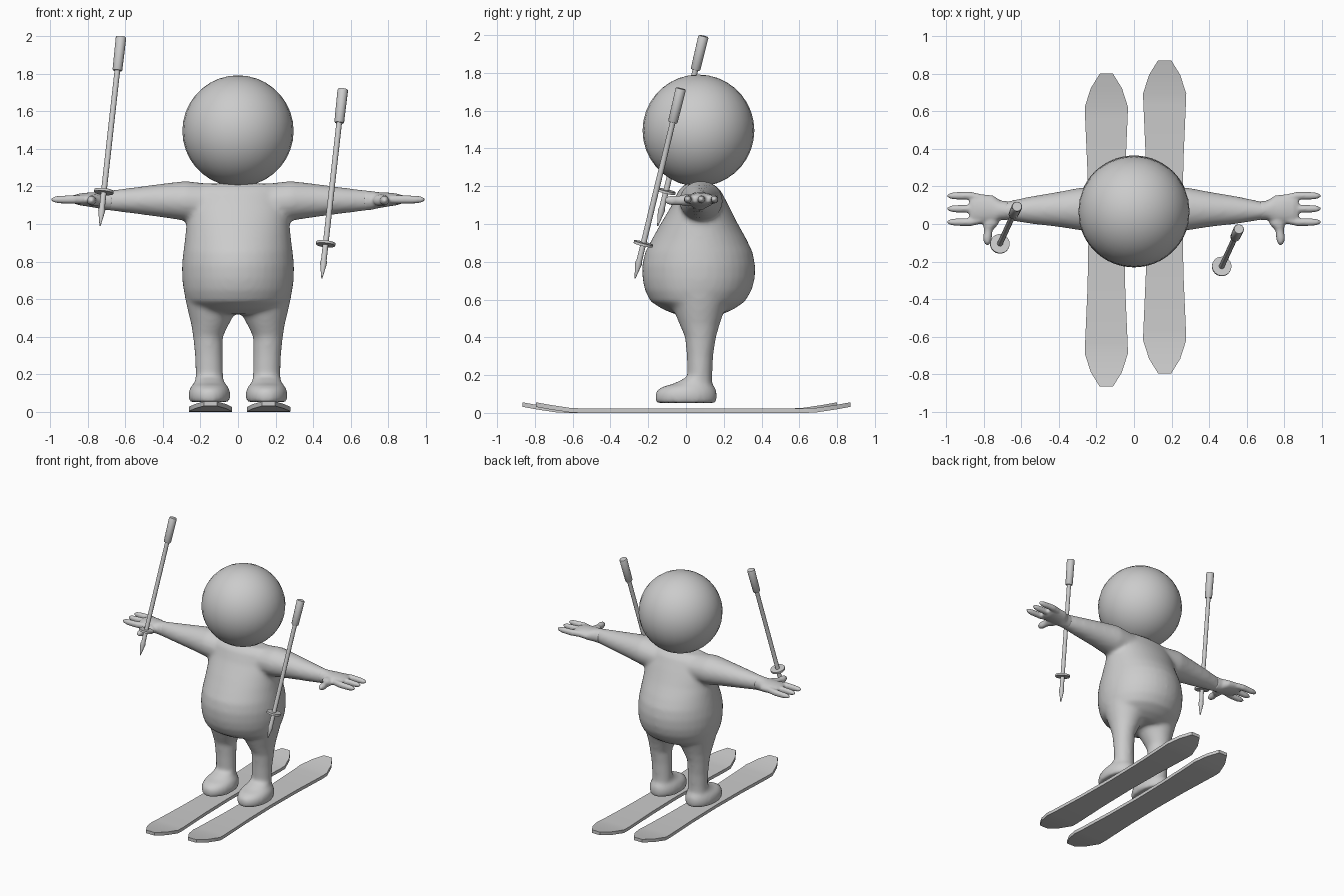
import bpy, bmesh, math
from mathutils import Vector

grey = bpy.data.materials.new("light_grey")
grey.diffuse_color = (0.6, 0.6, 0.6, 1)


def finish(bm, name, smooth_angle=35):
    bmesh.ops.recalc_face_normals(bm, faces=bm.faces)
    me = bpy.data.meshes.new(name)
    bm.to_mesh(me)
    bm.free()
    me.materials.append(grey)
    ob = bpy.data.objects.new(name, me)
    bpy.context.collection.objects.link(ob)
    bpy.ops.object.select_all(action='DESELECT')
    ob.select_set(True)
    bpy.context.view_layer.objects.active = ob
    if smooth_angle:
        bpy.ops.object.shade_smooth_by_angle(angle=math.radians(smooth_angle))
    return ob


def loft(bm, axis, rings, side=1, n=24):
    """Closed tube of elliptical rings (x, y, z, radius_a, radius_b) across an axis."""
    a, b = {'x': (1, 2), 'y': (0, 2), 'z': (0, 1)}[axis]
    loops = []
    for x, y, z, ra, rb in rings:
        loop = []
        for i in range(n):
            t = 2 * math.pi * i / n
            p = Vector((x, y, z))
            p[a] += ra * math.cos(t)
            p[b] += rb * math.sin(t)
            p.x *= side
            loop.append(bm.verts.new(p))
        loops.append(loop)
    for l0, l1 in zip(loops, loops[1:]):
        for i in range(n):
            j = (i + 1) % n
            bm.faces.new((l0[i], l0[j], l1[j], l1[i]))
    bm.faces.new(loops[0])
    bm.faces.new(loops[-1])


def blend(ob, voxel, iterations):
    """Fuse overlapping volumes into one soft skin."""
    m = ob.modifiers.new("fuse", 'REMESH')
    m.mode = 'VOXEL'
    m.voxel_size = voxel
    m.use_smooth_shade = True
    s = ob.modifiers.new("soften", 'SMOOTH')
    s.factor = 0.5
    s.iterations = iterations


# Body: torso, arms, legs and boots fused together
bm = bmesh.new()
loft(bm, 'z', [
    (0, .067, .52, .17, .12), (0, .065, .55, .23, .19), (0, .062, .59, .272, .25),
    (0, .065, .65, .29, .283), (0, .067, .71, .297, .297), (0, .067, .78, .298, .299),
    (0, .068, .85, .291, .285), (0, .07, .92, .282, .25), (0, .07, 1.0, .274, .205),
    (0, .075, 1.1, .27, .15), (0, .072, 1.18, .26, .11), (0, .07, 1.215, .22, .07)], n=40)
for s in (-1, 1):
    # arm
    loft(bm, 'x', [(.12, .08, 1.11, .11, .1), (.28, .08, 1.123, .115, .106),
                   (.4, .078, 1.125, .094, .09), (.55, .074, 1.125, .073, .07),
                   (.7, .07, 1.125, .045, .052), (.74, .07, 1.125, .045, .045)], s)
    # leg
    loft(bm, 'z', [(.152, .073, .1, .073, .068), (.152, .073, .2, .073, .066),
                   (.155, .074, .3, .074, .07), (.16, .077, .4, .079, .082),
                   (.148, .072, .47, .102, .107), (.14, .07, .53, .125, .13),
                   (.145, .068, .62, .14, .16), (.15, .068, .7, .135, .16)], s)
    # boot
    loft(bm, 'z', [(.152, 0, .053, .106, .16), (.152, 0, .09, .113, .165),
                   (.152, .003, .12, .107, .158), (.152, .015, .14, .095, .135),
                   (.152, .035, .155, .08, .1), (.152, .065, .185, .073, .07)], s, 32)
blend(finish(bm, "body"), .014, 7)

# Hands: palm, three fingers and thumb
for s, label in ((-1, "right"), (1, "left")):
    bm = bmesh.new()
    loft(bm, 'x', [(.67, .071, 1.125, .05, .054), (.71, .073, 1.125, .052, .05),
                   (.75, .076, 1.127, .076, .042), (.8, .08, 1.13, .078, .037),
                   (.85, .081, 1.131, .08, .03), (.875, .081, 1.131, .07, .02)], s)
    for y in (.01, .081, .15):
        loft(bm, 'x', [(.8, .081 + (y - .081) * .8, 1.131, .02, .022), (.87, y, 1.131, .022, .023),
                       (.95, y, 1.13, .02, .021), (.977, y, 1.13, .016, .016),
                       (.993, y, 1.13, .007, .007)], s, 12)
    loft(bm, 'y', [(.755, .06, 1.127, .045, .032), (.762, 0, 1.126, .042, .032),
                   (.775, -.035, 1.125, .023, .025), (.78, -.075, 1.125, .024, .026),
                   (.78, -.1, 1.125, .018, .02), (.78, -.112, 1.125, .008, .008)], s, 12)
    blend(finish(bm, label + "_hand"), .008, 3)

# Head
bm = bmesh.new()
bmesh.ops.create_uvsphere(bm, u_segments=28, v_segments=18, radius=.296)
bmesh.ops.translate(bm, verts=bm.verts, vec=(0, .066, 1.495))
finish(bm, "head", 60)

# Skis: waisted boards with upturned tips at both ends (y, half width, lift)
half = [(.8325, .035, .032), (.755, .083, .018), (.655, .115, .003), (.6, .113, 0), (.3, .1, 0)]
stations = [(-y, w, h) for y, w, h in half] + [(0, .095, 0)] + half[::-1]
for label, cx, cy in (("right", -.147, -.033), ("left", .163, .038)):
    bm = bmesh.new()
    rows = [[bm.verts.new((cx + sx * w, cy + y, h + dz))
             for sx, dz in ((-1, 0), (1, 0), (1, .024), (-1, .024))] for y, w, h in stations]
    for r0, r1 in zip(rows, rows[1:]):
        for i in range(4):
            j = (i + 1) % 4
            bm.faces.new((r0[i], r0[j], r1[j], r1[i]))
    bm.faces.new(rows[0])
    bm.faces.new(rows[-1])
    finish(bm, label + "_ski", 30)

# Poles: spike, shaft, basket and grip along a leaning axis
axis = Vector((.112, .243, 1.005))
turn = axis.to_track_quat('Z', 'Y').to_matrix().to_4x4()
for label, tip in (("left", (.446, -.27, .712)), ("right", (-.734, -.15, .99))):
    bm = bmesh.new()
    L = axis.length
    loft(bm, 'z', [(0, 0, 0, .003, .003), (0, 0, .085, .019, .019),
                   (0, 0, .1, .015, .015), (0, 0, L - .17, .015, .015)], n=12)
    loft(bm, 'z', [(0, 0, .182, .052, .052), (0, 0, .196, .052, .052)], n=20)
    loft(bm, 'z', [(0, 0, L - .185, .023, .023), (0, 0, L - .18, .026, .026),
                   (0, 0, L - .006, .028, .028), (0, 0, L, .025, .025)], n=14)
    bm.transform(turn)
    bmesh.ops.translate(bm, verts=bm.verts, vec=tip)
    finish(bm, label + "_pole")
